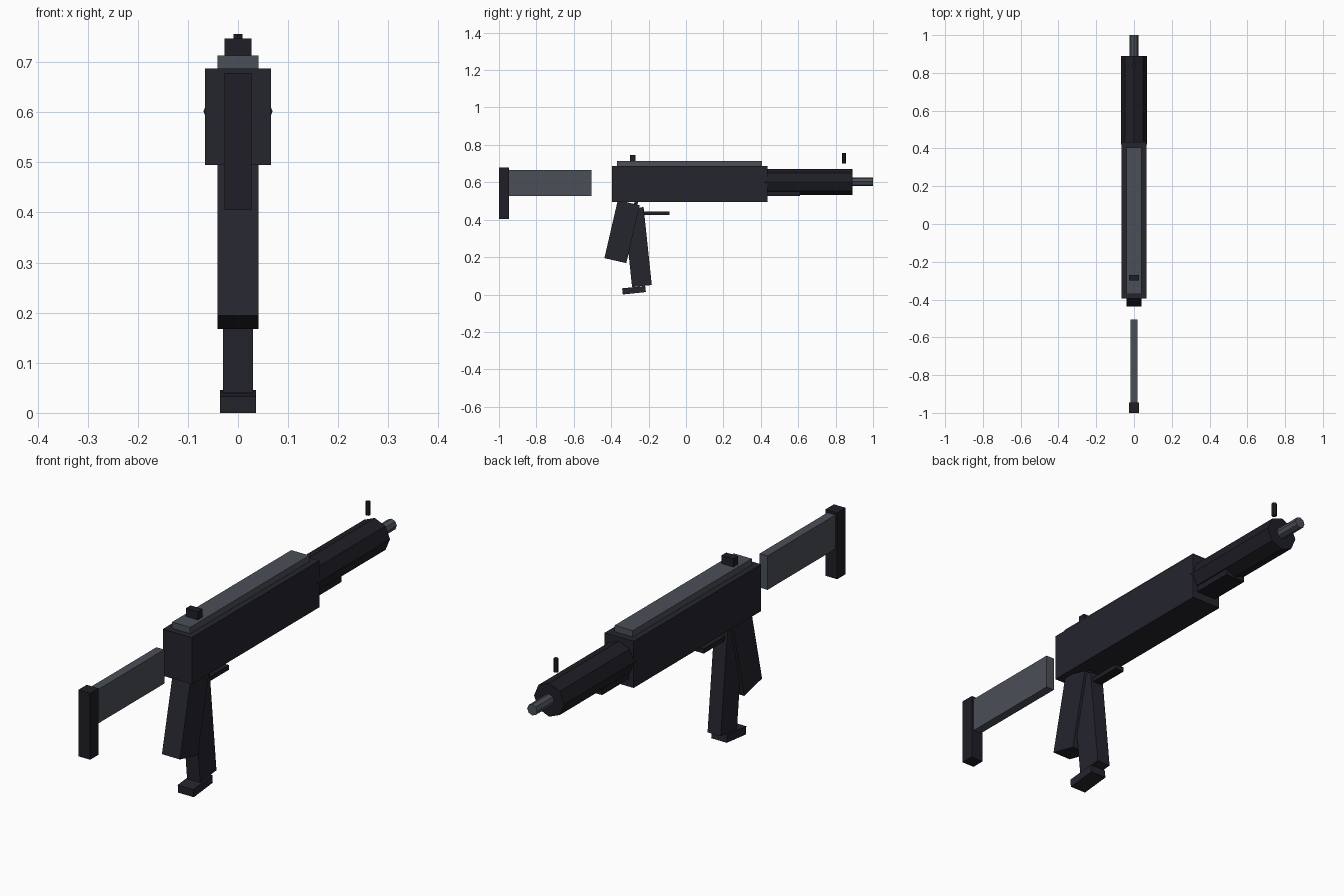
import bpy
from math import radians
from mathutils import Matrix

if "Cube" in bpy.data.objects:
    bpy.data.objects.remove(bpy.data.objects["Cube"], do_unlink=True)


def make_material(name, rgb):
    mat = bpy.data.materials.new(name)
    mat.use_nodes = True
    colour = (*rgb, 1.0)
    mat.diffuse_color = colour
    mat.node_tree.nodes["Principled BSDF"].inputs["Base Color"].default_value = colour
    return mat


body_dark = make_material("dark blue grey", (0.018, 0.018, 0.027))
trim_dark = make_material("charcoal", (0.013, 0.013, 0.019))
steel = make_material("steel grey", (0.07, 0.08, 0.095))


def finish(obj, name, mat):
    obj.name = obj.data.name = name
    obj.data.materials.append(mat)
    return obj


def box(name, mat, width, y, z, length, height, tilt=0):
    """Box centred on x = 0, given by its centre, size and tilt about x."""
    bpy.ops.mesh.primitive_cube_add(size=1, location=(0, y, z),
                                    rotation=(radians(tilt), 0, 0))
    obj = bpy.context.object
    obj.scale = (width, length, height)
    return finish(obj, name, mat)


def span(name, mat, width, y0, y1, z0, z1):
    """Upright box given by its extents."""
    return box(name, mat, width, (y0 + y1) / 2, (z0 + z1) / 2, y1 - y0, z1 - z0)


def tube(name, mat, sides, radius, y0, y1, z):
    """Faceted cylinder lying along y, with a corner pointing up."""
    bpy.ops.mesh.primitive_cylinder_add(vertices=sides, radius=radius, depth=y1 - y0,
                                        location=(0, (y0 + y1) / 2, z))
    obj = bpy.context.object
    obj.data.transform(Matrix.Rotation(radians(90), 4, "X"))
    return finish(obj, name, mat)


# Main body and top cover
span("receiver", body_dark, 0.132, -0.395, 0.435, 0.495, 0.687)
span("top_cover", steel, 0.082, -0.37, 0.405, 0.68, 0.713)

# Front end
tube("handguard", trim_dark, 8, 0.069, 0.42, 0.89, 0.602)
span("handguard_block", trim_dark, 0.09, 0.42, 0.61, 0.527, 0.565)
tube("barrel", steel, 8, 0.023, 0.80, 1.0, 0.603)

# Sights
span("rear_sight", trim_dark, 0.054, -0.30, -0.27, 0.705, 0.747)
bpy.ops.mesh.primitive_cylinder_add(vertices=6, radius=0.01, depth=0.055,
                                    location=(0, 0.845, 0.729))
finish(bpy.context.object, "front_sight", trim_dark)

# Shoulder stock
span("stock_arm", steel, 0.036, -0.95, -0.505, 0.527, 0.667)
span("butt_pad", trim_dark, 0.054, -1.0, -0.945, 0.405, 0.678)

# Grip, magazine and trigger parts
box("grip", body_dark, 0.082, -0.342, 0.336, 0.12, 0.318, tilt=-13)
box("magazine", body_dark, 0.06, -0.2575, 0.2535, 0.106, 0.419, tilt=6)
box("magazine_foot", body_dark, 0.071, -0.278, 0.023, 0.124, 0.033, tilt=6)
span("trigger_guard", trim_dark, 0.04, -0.26, -0.087, 0.425, 0.444)
box("trigger", trim_dark, 0.02, -0.272, 0.475, 0.018, 0.06, tilt=-20)
